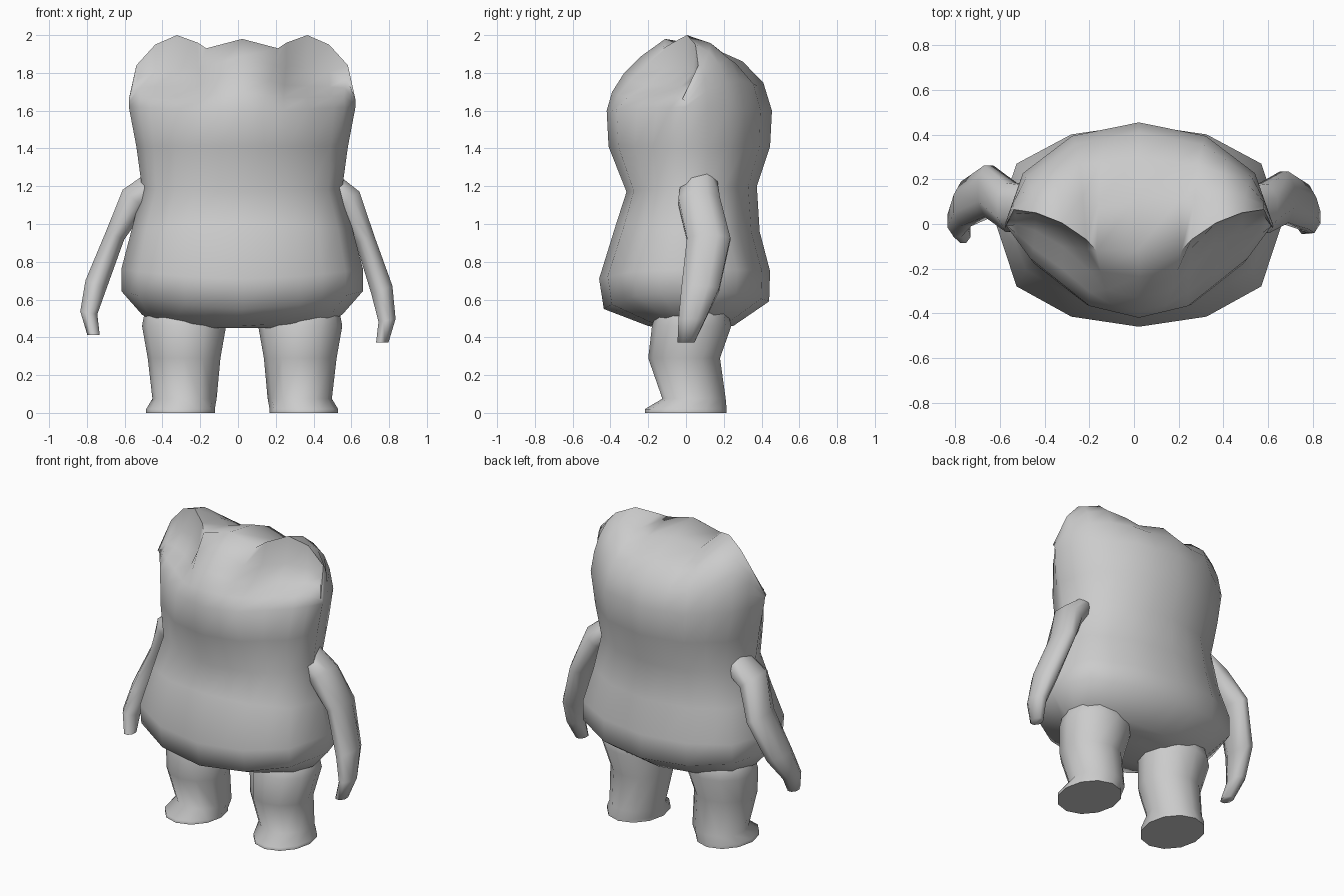
import bpy, bmesh
from math import sin, cos, pi, radians
from mathutils import Vector

cube = bpy.data.objects.get("Cube")
if cube:
    bpy.data.objects.remove(cube, do_unlink=True)

MID = 0.022   # x of the body's plane of symmetry
SEG = 24

grey = bpy.data.materials.new("plain grey")
grey.use_nodes = True
colour = (0.6, 0.6, 0.6, 1)
grey.diffuse_color = colour
grey.node_tree.nodes["Principled BSDF"].inputs["Base Color"].default_value = colour


def loft(name, rings, cap_end=True):
    """Skin a list of closed rings, capping the first and optionally the last."""
    bm = bmesh.new()
    rows = [[bm.verts.new(p + Vector((MID, 0, 0))) for p in ring] for ring in rings]
    n = len(rows[0])
    for low, high in zip(rows, rows[1:]):
        for i in range(n):
            k = (i + 1) % n
            bm.faces.new((low[i], low[k], high[k], high[i]))
    bm.faces.new(rows[0])
    if cap_end:
        bm.faces.new(rows[-1])
    bmesh.ops.remove_doubles(bm, verts=bm.verts, dist=0.0005)
    bmesh.ops.recalc_face_normals(bm, faces=bm.faces)
    mesh = bpy.data.meshes.new(name)
    bm.to_mesh(mesh)
    bm.free()
    mesh.materials.append(grey)
    obj = bpy.data.objects.new(name, mesh)
    bpy.context.collection.objects.link(obj)
    bpy.ops.object.select_all(action="DESELECT")
    obj.select_set(True)
    bpy.context.view_layer.objects.active = obj
    bpy.ops.object.shade_smooth_by_angle(angle=radians(85))
    return obj


def spow(v, p):
    return abs(v) ** p * (1 if v > 0 else -1)


def body_ring(half, front, back, z_side, z_front, z_back, px, py, muzzle):
    """Twelve-sided outline with edge midpoints; muzzle narrows the front half."""
    def corner(i):
        a = 2 * pi * i / SEG
        c, s = cos(a), sin(a)
        x, y = spow(c, px), spow(s, py)
        if s < 0:
            x += (spow(c, 1.5) - x) * muzzle
            y += (abs(c) ** 3 - 1 - y) * muzzle
        depth, z_end = (back, z_back) if s > 0 else (-front, z_front)
        return Vector((half * x, depth * y, z_side + (z_end - z_side) * s * s))
    return [corner(i) if i % 2 == 0 else (corner(i - 1) + corner(i + 1)) / 2
            for i in range(SEG)]


# Torso and head outlines: half width, front y, back y, side/front/back z,
# squareness in x and y, muzzle
rings = [body_ring(*r) for r in (
    (0.40, -0.12, 0.17, 0.45, 0.45, 0.45, 1, 1, 0),
    (0.53, -0.20, 0.25, 0.52, 0.46, 0.46, 1, 0.9, 0),
    (0.64, -0.435, 0.44, 0.645, 0.55, 0.59, 1.08, 0.72, 0),
    (0.64, -0.46, 0.445, 0.76, 0.71, 0.75, 1.08, 0.72, 0),
    (0.585, -0.37, 0.39, 0.97, 1.0, 0.96, 1, 0.85, 0),
    (0.53, -0.315, 0.375, 1.19, 1.17, 1.2, 1, 0.9, 0.1),
    (0.56, -0.41, 0.445, 1.41, 1.41, 1.41, 1, 0.95, 0.5),
    (0.60, -0.42, 0.455, 1.62, 1.6, 1.6, 1, 1, 0.9))]

# Crest over the head from the side, round the ear rim, to the crown
ridge = [Vector(p) for p in (
    (0.60, -0.02, 1.66), (0.56, 0.065, 1.84), (0.46, 0.05, 1.95), (0.345, 0.005, 2.0),
    (0.235, -0.07, 1.96), (0.19, -0.12, 1.93), (0, -0.11, 1.98))]
dish = (0, 0.7, 1, 1, 0.8, 0.2, 0)


def crown_row(s):
    """Curve from the head outline to the crest, hollowed in front of the ears."""
    row = []
    for i, b in enumerate(rings[7]):
        j = min(i % 12, 12 - i % 12)
        r = ridge[j].copy()
        if 6 < i < 18:
            r.x = -r.x
        is_front = i > 12
        rise = 0.53 if is_front else 0.87
        c = Vector(((b.x + r.x) / 2, b.y * 0.94, b.z + (r.z - b.z) * rise))
        c1, c2 = b.lerp(c, 2 / 3), r.lerp(c, 2 / 3)
        if is_front:
            brow = Vector((b.x * 0.95, b.y * 0.88, b.z + 0.1))
            hollow = Vector((r.x, r.y + 0.04, 1.7))
            c1, c2 = c1.lerp(brow, dish[j]), c2.lerp(hollow, dish[j])
        t = 1 - s
        row.append(b * t ** 3 + c1 * 3 * s * t * t + c2 * 3 * s * s * t + r * s ** 3)
    return row


loft("body_and_head", rings + [crown_row(s / 4) for s in range(1, 5)], cap_end=False)


# Legs: z, inner x, outer x, front y, back y
leg_rows = ((0, 0.145, 0.508, -0.218, 0.215), (0.02, 0.145, 0.508, -0.218, 0.215),
            (0.075, 0.135, 0.475, -0.125, 0.21), (0.29, 0.115, 0.5, -0.2, 0.18),
            (0.46, 0.085, 0.53, -0.18, 0.24), (0.62, 0.1, 0.5, -0.13, 0.2))

# Arms: centre x, y, z, half thickness, half depth, tilt in degrees
arm_rows = ((0.40, 0.07, 1.24, 0.09, 0.09, 75), (0.56, 0.07, 1.12, 0.08, 0.11, 40),
            (0.65, 0.12, 0.92, 0.053, 0.115, 25), (0.74, 0.075, 0.65, 0.06, 0.1, 22),
            (0.767, 0.03, 0.49, 0.046, 0.07, 10), (0.742, 0.0, 0.373, 0.033, 0.045, 0))

for side, sign in (("left", 1), ("right", -1)):
    leg = []
    for z, x0, x1, y0, y1 in leg_rows:
        leg.append([Vector((sign * ((x0 + x1) / 2 + (x1 - x0) / 2 * cos(a)),
                            (y0 + y1) / 2 + (y1 - y0) / 2 * sin(a), z))
                    for a in (2 * pi * i / 12 for i in range(12))])
    loft(side + "_leg", leg)

    # The right arm swings a little further out, with a stronger bend
    arm = []
    for n, (x, y, z, thick, depth, tilt) in enumerate(arm_rows):
        swing = min(1, n / 4) if sign < 0 else 0
        centre = Vector((x + 0.045 * swing, y + (y - 0.05) * 0.8 * swing,
                         z + 0.04 * swing))
        lean = radians(tilt)
        ring = []
        for i in range(8):
            a = 2 * pi * (i + 0.5) / 8
            u = thick * cos(a) * 1.08
            p = centre + Vector((u * cos(lean), depth * sin(a) * 1.08, u * sin(lean)))
            ring.append(Vector((sign * p.x, p.y, p.z)))
        arm.append(ring)
    loft(side + "_arm", arm)
